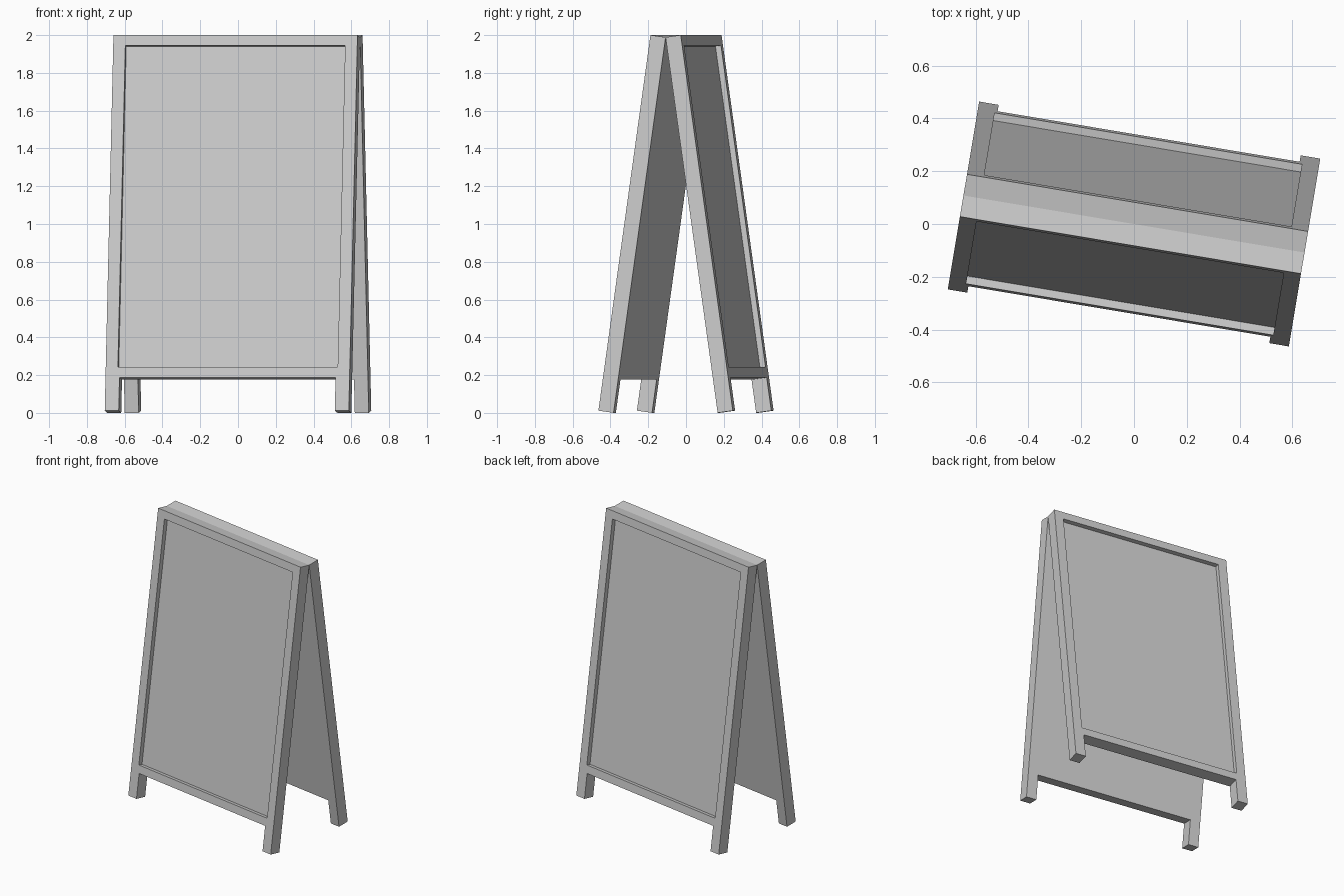
import bpy, bmesh
from math import radians
from mathutils import Matrix

if "Cube" in bpy.data.objects:
    bpy.data.objects.remove(bpy.data.objects["Cube"])

TURN, TILT = radians(-9.5), radians(8)
HALF, LEG, OPEN = 0.655, 0.58, 0.59      # half widths: board, leg gap, recess
LENGTH, THICK, DEPTH = 2.0077, 0.082, 0.03
HINGE_Z = 1.9886


def extrude_outline(name, points, y0, y1):
    """Prism from an x-z outline, extruded along y."""
    bm = bmesh.new()
    face = bm.faces.new([bm.verts.new((x, y0, z)) for x, z in points])
    ext = bmesh.ops.extrude_face_region(bm, geom=[face])
    verts = [v for v in ext["geom"] if isinstance(v, bmesh.types.BMVert)]
    bmesh.ops.translate(bm, verts=verts, vec=(0, y1 - y0, 0))
    bmesh.ops.recalc_face_normals(bm, faces=bm.faces)
    mesh = bpy.data.meshes.new(name)
    bm.to_mesh(mesh)
    bm.free()
    obj = bpy.data.objects.new(name, mesh)
    bpy.context.collection.objects.link(obj)
    return obj


# Front board with two legs; origin at the inner top edge, z runs down to -LENGTH
rail = -LENGTH + 0.177
front = extrude_outline("front_board", [
    (-HALF, 0), (HALF, 0), (HALF, -LENGTH), (LEG, -LENGTH),
    (LEG, rail), (-LEG, rail), (-LEG, -LENGTH), (-HALF, -LENGTH)], -THICK, 0)

# Recessed writing surface
top, bottom = -LENGTH + 1.952, -LENGTH + 0.233
cutter = extrude_outline("recess_cutter", [
    (-OPEN, top), (OPEN, top), (OPEN, bottom), (-OPEN, bottom)],
    -THICK - 0.05, -THICK + DEPTH)
cutter.hide_render = True
cut = front.modifiers.new("recess", "BOOLEAN")
cut.operation, cut.solver, cut.object = "DIFFERENCE", "EXACT", cutter
bpy.context.view_layer.objects.active = front
front.select_set(True)
bpy.ops.object.modifier_apply(modifier=cut.name)
bpy.data.objects.remove(cutter)

# Back board is the same board turned half way round
back = bpy.data.objects.new("back_board", front.data)
bpy.context.collection.objects.link(back)
for obj, extra in ((front, 0), (back, radians(180))):
    obj.matrix_world = (Matrix.Translation((0, 0, HINGE_Z))
                        @ Matrix.Rotation(TURN + extra, 4, "Z")
                        @ Matrix.Rotation(-TILT, 4, "X"))
